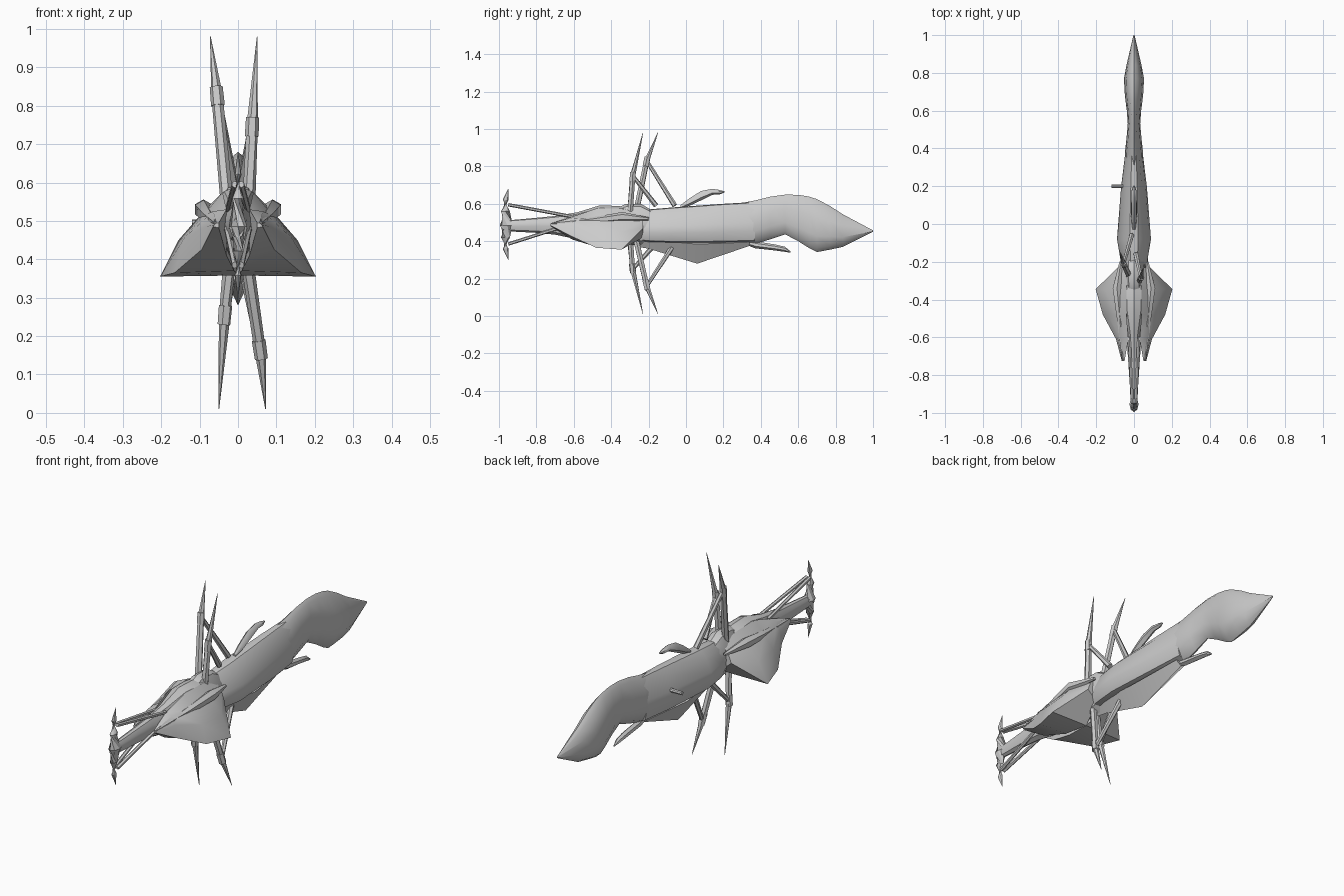
import bpy, bmesh, math
from mathutils import Vector

grey = bpy.data.materials.new("hull grey")
grey.diffuse_color = (0.6, 0.6, 0.6, 1)


def finish(name, rings, angle=35):
    """Skin a list of equal-length point rings and close both ends."""
    bm = bmesh.new()
    vs = [[bm.verts.new(p) for p in r] for r in rings]
    n = len(vs[0])
    for a, b in zip(vs, vs[1:]):
        for i in range(n):
            j = (i + 1) % n
            bm.faces.new((a[i], a[j], b[j], b[i]))
    bm.faces.new(vs[0])
    bm.faces.new(vs[-1])
    bmesh.ops.remove_doubles(bm, verts=bm.verts, dist=0.0002)
    bmesh.ops.recalc_face_normals(bm, faces=bm.faces)
    me = bpy.data.meshes.new(name)
    bm.to_mesh(me)
    bm.free()
    me.materials.append(grey)
    ob = bpy.data.objects.new(name, me)
    bpy.context.collection.objects.link(ob)
    bpy.ops.object.select_all(action='DESELECT')
    ob.select_set(True)
    bpy.context.view_layer.objects.active = ob
    bpy.ops.object.shade_smooth_by_angle(angle=math.radians(angle))
    return ob


def loft(name, stations, half, angle=35):
    """Stations are (y, top, bottom, half width); half is a unit half section."""
    shape = half + [(-x, t) for x, t in reversed(half) if x > 0]
    return finish(name, [[(x * w, y, b + t * (a - b)) for x, t in shape]
                         for y, a, b, w in stations], angle)


def rod(name, pts, radii, sides=6):
    """Tapered bent rod through the points."""
    pts = [Vector(p) for p in pts]
    rings = []
    for i, p in enumerate(pts):
        d = pts[min(i + 1, len(pts) - 1)] - pts[max(i - 1, 0)]
        q = d.to_track_quat('Z', 'X')
        rings.append([p + q @ Vector((radii[i] * math.cos(k * math.tau / sides),
                                      radii[i] * math.sin(k * math.tau / sides), 0))
                      for k in range(sides)])
    return finish(name, rings)


# Main hull: narrow ridge on top, widest low down
hull = [(0, 1), (.25, .98), (.6, .82), (.9, .5), (1, .3), (.75, .07), (0, 0)]
loft("main_hull", [(-.27, .55, .40, .045), (-.2, .57, .39, .07), (-.08, .58, .385, .09),
                   (.2, .60, .385, .068), (.37, .61, .39, .047)], hull)
loft("keel", [(-.26, .42, .37, .02), (-.2, .42, .36, .035), (.06, .41, .28, .05),
              (.34, .40, .375, .03)], [(0, 1), (1, .8), (0, 0)])

# Curved leaf-shaped tail
tail = [(0, 1), (.4, .92), (.8, .65), (1, .3), (.5, .08), (0, 0)]
loft("tail", [(.30, .605, .40, .045), (.37, .618, .385, .049), (.45, .638, .41, .04),
              (.53, .649, .437, .033), (.6, .648, .40, .038), (.66, .638, .362, .046),
              (.7, .625, .342, .05), (.77, .588, .355, .053), (.84, .543, .37, .04),
              (1, .458, .45, .003)], tail)

# Head with long neck, and collar behind it
head = [(0, 1), (.5, .93), (.9, .7), (1, .45), (.7, .12), (0, 0)]
loft("head_and_neck", [(-.98, .51, .455, .016), (-.9, .516, .45, .02), (-.8, .525, .445, .024),
                       (-.7, .535, .435, .028), (-.58, .555, .41, .04), (-.46, .592, .38, .072),
                       (-.36, .588, .375, .08), (-.24, .575, .40, .05)], head)
loft("collar", [(-.35, .585, .40, .05), (-.32, .60, .385, .055), (-.24, .60, .375, .06),
                (-.19, .57, .40, .055)], head)

# Drooping head wings, one per side
wing = [(-.725, [(.05, .495), (.056, .495), (.062, .49), (.065, .485), (.05, .482)]),
        (-.61, [(.03, .53), (.065, .525), (.085, .485), (.095, .425), (.03, .41)]),
        (-.48, [(.04, .575), (.09, .515), (.14, .455), (.165, .365), (.01, .37)]),
        (-.345, [(.04, .575), (.09, .525), (.155, .45), (.203, .355), (0, .358)]),
        (-.23, [(.03, .55), (.05, .535), (.07, .51), (.085, .47), (.03, .42)])]
# Side scoop blades over the wing roots
for s, side in ((-1, "left"), (1, "right")):
    finish(f"{side}_wing", [[(s * x, y, z) for x, z in sec] for y, sec in wing], 40)
    rod(f"{side}_scoop", [(s * .06, -.72, .495), (s * .075, -.5, .51), (s * .09, -.34, .53),
                          (s * .07, -.2, .52)], [.003, .018, .026, .008])

# Crescent bow and its bracing struts
rod("bow_crescent", [(0, -.95, .30), (0, -.965, .36), (0, -.966, .42), (0, -.955, .485),
                     (0, -.966, .56), (0, -.965, .62), (0, -.95, .68)],
    [.001, .015, .024, .04, .024, .015, .001], 8).scale.x = .6
for s, side in ((-1, "left"), (1, "right")):
    rod(f"{side}_upper_bow_strut", [(s * .008, -.95, .595), (s * .025, -.6, .53)], [.009, .009])
    rod(f"{side}_lower_bow_strut", [(s * .008, -.95, .385), (s * .028, -.65, .48)], [.009, .009])

# Long spines: short-jointed and long-jointed, above and below, each with a brace
spines = [("upper_right", [(.028, -.30, .54), (.037, -.285, .75), (.05, -.23, .98)], (.01, -.16, .59)),
          ("upper_left", [(-.028, -.27, .54), (-.055, -.21, .83), (-.072, -.15, .98)], (-.012, -.06, .59)),
          ("lower_left", [(-.02, -.30, .42), (-.035, -.285, .25), (-.05, -.23, .01)], (-.01, -.16, .39)),
          ("lower_right", [(.02, -.27, .42), (.058, -.21, .16), (.072, -.15, .01)], (.012, -.06, .39))]
for name, (a, j, tip), brace in spines:
    rod(name + "_spine", [a, j, tip], [.017, .015, .001])
    v = (Vector(j) - Vector(a)).normalized()
    j = Vector(j)
    rod(name + "_joint", [j - v * .03, j + v * .02], [.018, .017])
    rod(name + "_brace", [j, brace], [.010, .014])

# Curved arms above and below the hull
arm = [(0, 1), (.8, .7), (1, .3), (0, 0)]
loft("dorsal_arm", [(-.03, .592, .575, .008), (.02, .63, .59, .014), (.08, .668, .618, .016),
                    (.14, .68, .648, .014), (.18, .674, .65, .012), (.205, .667, .66, .003)], arm)
loft("ventral_arm", [(.31, .41, .385, .012), (.37, .40, .362, .015), (.48, .382, .35, .015),
                     (.53, .37, .343, .012), (.56, .345, .338, .003)], arm)

# Small side peg
rod("side_peg", [(-.05, .2, .495), (-.12, .2, .495)], [.01, .009], 8)
